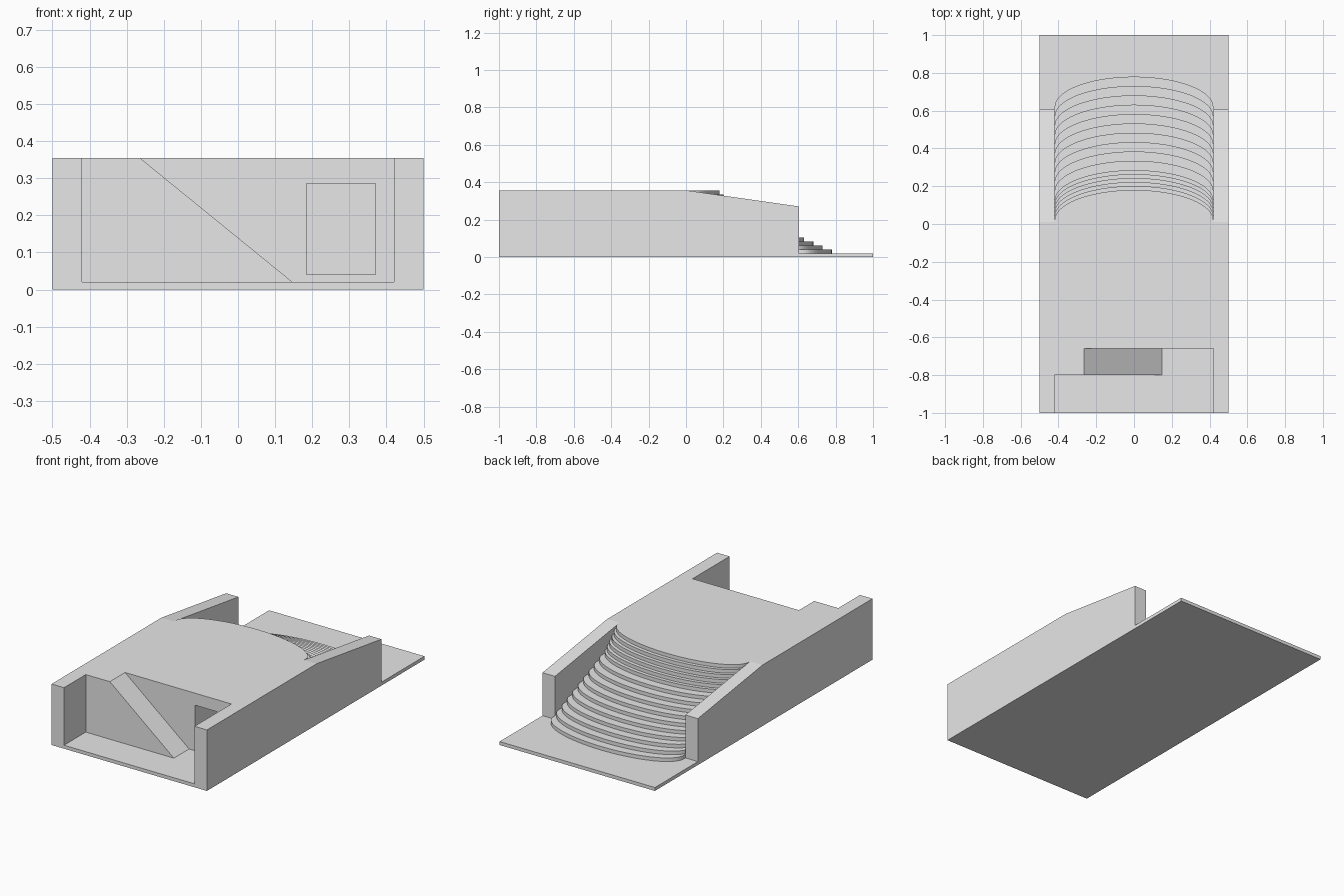
import bpy, bmesh, math
from mathutils import Vector

cube = bpy.data.objects.get("Cube")
if cube:
    bpy.data.objects.remove(cube, do_unlink=True)

grey = bpy.data.materials.new("light_grey")
grey.use_nodes = True
grey.diffuse_color = (0.8, 0.8, 0.8, 1)
grey.node_tree.nodes["Principled BSDF"].inputs["Base Color"].default_value = (0.8, 0.8, 0.8, 1)


def prism(name, outline, offset):
    """Extrude a closed 3D outline along an offset."""
    bm = bmesh.new()
    face = bm.faces.new([bm.verts.new(p) for p in outline])
    ext = bmesh.ops.extrude_face_region(bm, geom=[face])
    moved = [v for v in ext["geom"] if isinstance(v, bmesh.types.BMVert)]
    bmesh.ops.translate(bm, vec=Vector(offset), verts=moved)
    bmesh.ops.recalc_face_normals(bm, faces=bm.faces)
    mesh = bpy.data.meshes.new(name)
    bm.to_mesh(mesh)
    bm.free()
    mesh.materials.append(grey)
    obj = bpy.data.objects.new(name, mesh)
    bpy.context.collection.objects.link(obj)
    return obj


def box(name, x0, x1, y0, y1, z0, z1):
    return prism(name, [(x0, y0, z0), (x1, y0, z0), (x1, y1, z0), (x0, y1, z0)], (0, 0, z1 - z0))


FLOOR, TOP, INNER = 0.02, 0.355, 0.42

# Ground slab
box("base_slab", -0.5, 0.5, -1, 1, 0, FLOOR)

# Side walls with sloping rear tops
side = [(-1, FLOOR), (0.605, FLOOR), (0.605, 0.27), (0.01, TOP), (-1, TOP)]
for name, x in (("right_wall", -0.5), ("left_wall", INNER)):
    prism(name, [(x, y, z) for y, z in side], (0.5 - INNER, 0, 0))

# Raised platform with a doorway recess
platform = box("platform", -INNER, INNER, -0.66, 0.01, FLOOR, TOP)
cutter = box("doorway_cutter", 0.185, 0.37, -0.8, -0.4, 0.04, 0.285)
cutter.hide_render = True
cutter.hide_viewport = True
cut = platform.modifiers.new("doorway", "BOOLEAN")
cut.operation = "DIFFERENCE"
cut.solver = "EXACT"
cut.object = cutter

# Front ramp descending from the platform
ramp = [(-INNER, FLOOR), (0.147, FLOOR), (-0.265, TOP), (-INNER, TOP)]
prism("front_ramp", [(x, -0.8, z) for x, z in ramp], (0, 0.14, 0))

# Curved rear steps, from the lowest upward
COUNT = 16
rise = (TOP - FLOOR) / COUNT
for i in range(COUNT):
    apex = 0.78 - 0.0495 * i if i <= 10 else 0.285 - 0.021 * (i - 10)
    start = apex - 0.16
    z = FLOOR + i * rise
    arc = [(INNER * math.cos(t), start + 0.16 * math.sin(t), z)
           for t in (math.pi * k / 48 for k in range(49))]
    prism(f"rear_step_{i + 1}", [(INNER, 0.01, z)] + arc + [(-INNER, 0.01, z)], (0, 0, rise))
